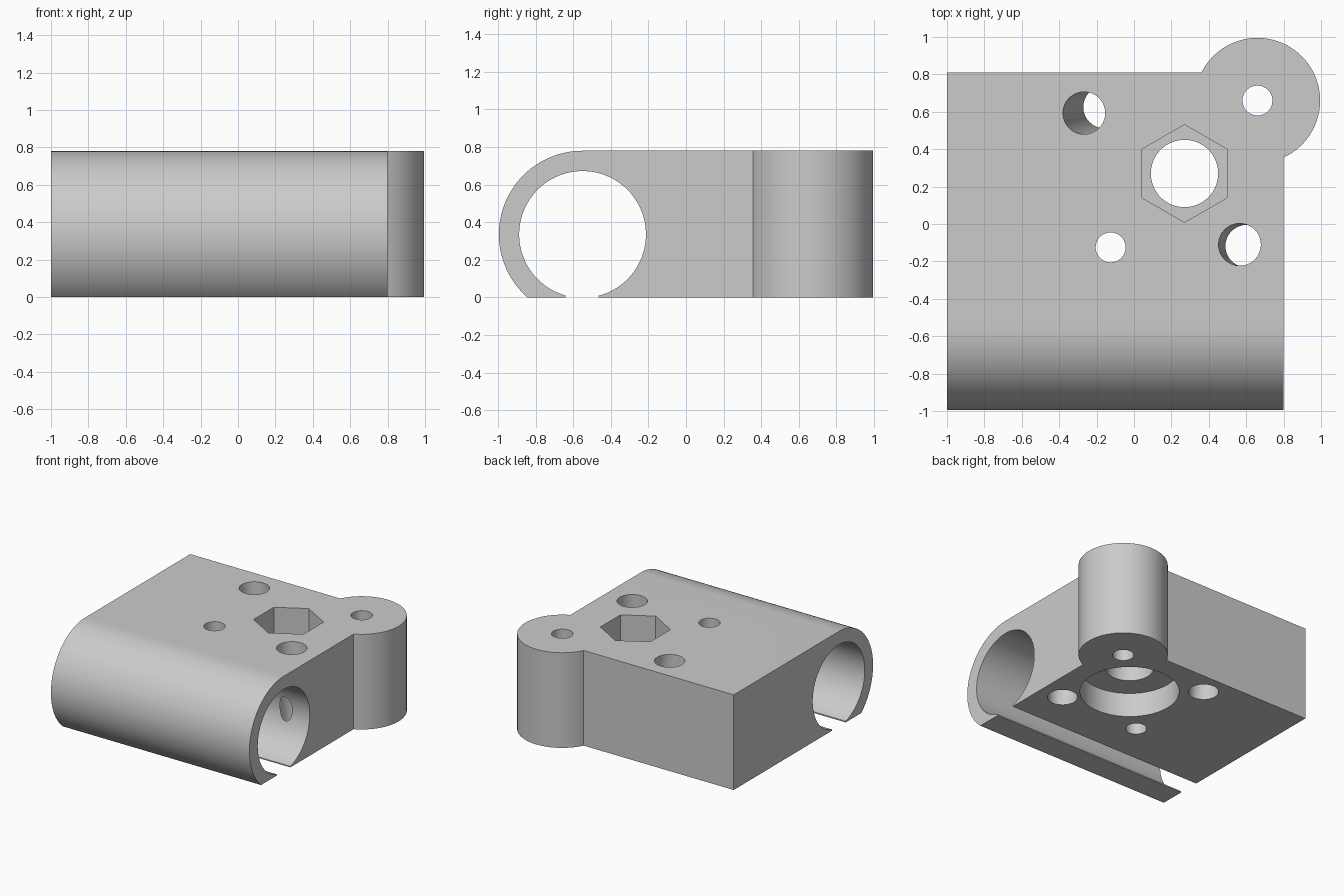
import bpy, bmesh, math
from mathutils import Vector

if "Cube" in bpy.data.objects:
    bpy.data.objects.remove(bpy.data.objects["Cube"])

H = 0.78                      # block height
BORE_Y, BORE_Z = -0.55, 0.335  # axis of the rod bore

grey = bpy.data.materials.new("light grey")
grey.use_nodes = True
colour = (0.6, 0.6, 0.6, 1)
grey.diffuse_color = colour
grey.node_tree.nodes["Principled BSDF"].inputs["Base Color"].default_value = colour


def prism(name, points, shift):
    """Solid made by sweeping a closed outline along a straight shift."""
    bm = bmesh.new()
    face = bm.faces.new([bm.verts.new(p) for p in points])
    new = bmesh.ops.extrude_face_region(bm, geom=[face])["geom"]
    bmesh.ops.translate(bm, vec=Vector(shift),
                        verts=[v for v in new if isinstance(v, bmesh.types.BMVert)])
    bmesh.ops.recalc_face_normals(bm, faces=bm.faces)
    mesh = bpy.data.meshes.new(name)
    bm.to_mesh(mesh)
    bm.free()
    mesh.materials.append(grey)
    obj = bpy.data.objects.new(name, mesh)
    bpy.context.collection.objects.link(obj)
    return obj


def ring(x, y, z, r, n=96, turn=0.0):
    """Horizontal circle or regular polygon."""
    return [(x + r * math.cos(turn + math.tau * i / n),
             y + r * math.sin(turn + math.tau * i / n), z) for i in range(n)]


def post(name, x, y, r, z0, z1, n=96, turn=0.0, lean=(0, 0)):
    """Upright or leaning cylinder; lean is the offset from z0 to z1."""
    return prism(name, ring(x, y, z0, r, n, turn), (lean[0], lean[1], z1 - z0))


def combine(body, other, operation):
    mod = body.modifiers.new(other.name, "BOOLEAN")
    mod.object, mod.operation, mod.solver = other, operation, "EXACT"
    bpy.context.view_layer.objects.active = body
    bpy.ops.object.modifier_apply(modifier=mod.name)
    bpy.data.objects.remove(other)


# Main block: square at the back, rounded around the bore at the front
R = 0.445
start, end = math.pi / 2, math.pi + math.asin(BORE_Z / R)
outline = [(-1, 0.81, 0), (-1, 0.81, H)]
for i in range(65):
    a = start + (end - start) * i / 64
    outline.append((-1, BORE_Y + R * math.cos(a), BORE_Z + R * math.sin(a)))
body = prism("carriage_block", outline, (1.8, 0, 0))

# Round ear at the back corner
combine(body, post("corner_ear", 0.66, 0.66, 0.335, 0, H, 128), "UNION")

# Rod bore and the slot that opens it underneath
bore = [(-1.1, BORE_Y + y, BORE_Z + z) for y, z, _ in ring(0, 0, 0, 0.337, 128)]
combine(body, prism("bore_cutter", bore, (2, 0, 0)), "DIFFERENCE")
slot = [(-1.1, y, z) for y, z in ((-0.64, -0.1), (-0.465, -0.1), (-0.465, 0.2), (-0.64, 0.2))]
combine(body, prism("slot_cutter", slot, (2, 0, 0)), "DIFFERENCE")

# Centre hole, hexagonal nut pocket on top, round recess underneath
combine(body, post("centre_hole", 0.27, 0.27, 0.18, -0.1, H + 0.1), "DIFFERENCE")
combine(body, post("nut_pocket", 0.27, 0.27, 0.261, H - 0.32, H + 0.1, 6, math.pi / 6), "DIFFERENCE")
combine(body, post("round_recess", 0.27, 0.27, 0.373, -0.1, 0.2), "DIFFERENCE")

# Small straight screw holes
for x, y in ((0.66, 0.66), (-0.125, -0.125)):
    combine(body, post("screw_hole", x, y, 0.08, -0.1, H + 0.1, 48), "DIFFERENCE")

# Larger leaning holes, given by their bottom and top centres
for bottom, top in (((-0.158, 0.625), (-0.267, 0.593)), ((0.602, -0.118), (0.565, -0.11))):
    b, t = Vector(bottom), Vector(top)
    over = (t - b) * 0.1 / H
    lean = t - b + over * 2
    b -= over
    combine(body, post("leaning_hole", b.x, b.y, 0.113, -0.1, H + 0.1, 64, 0, lean), "DIFFERENCE")

# Smooth round walls, sharp edges elsewhere
bpy.ops.object.select_all(action="DESELECT")
body.select_set(True)
bpy.context.view_layer.objects.active = body
bpy.ops.object.shade_smooth_by_angle(angle=math.radians(30))
